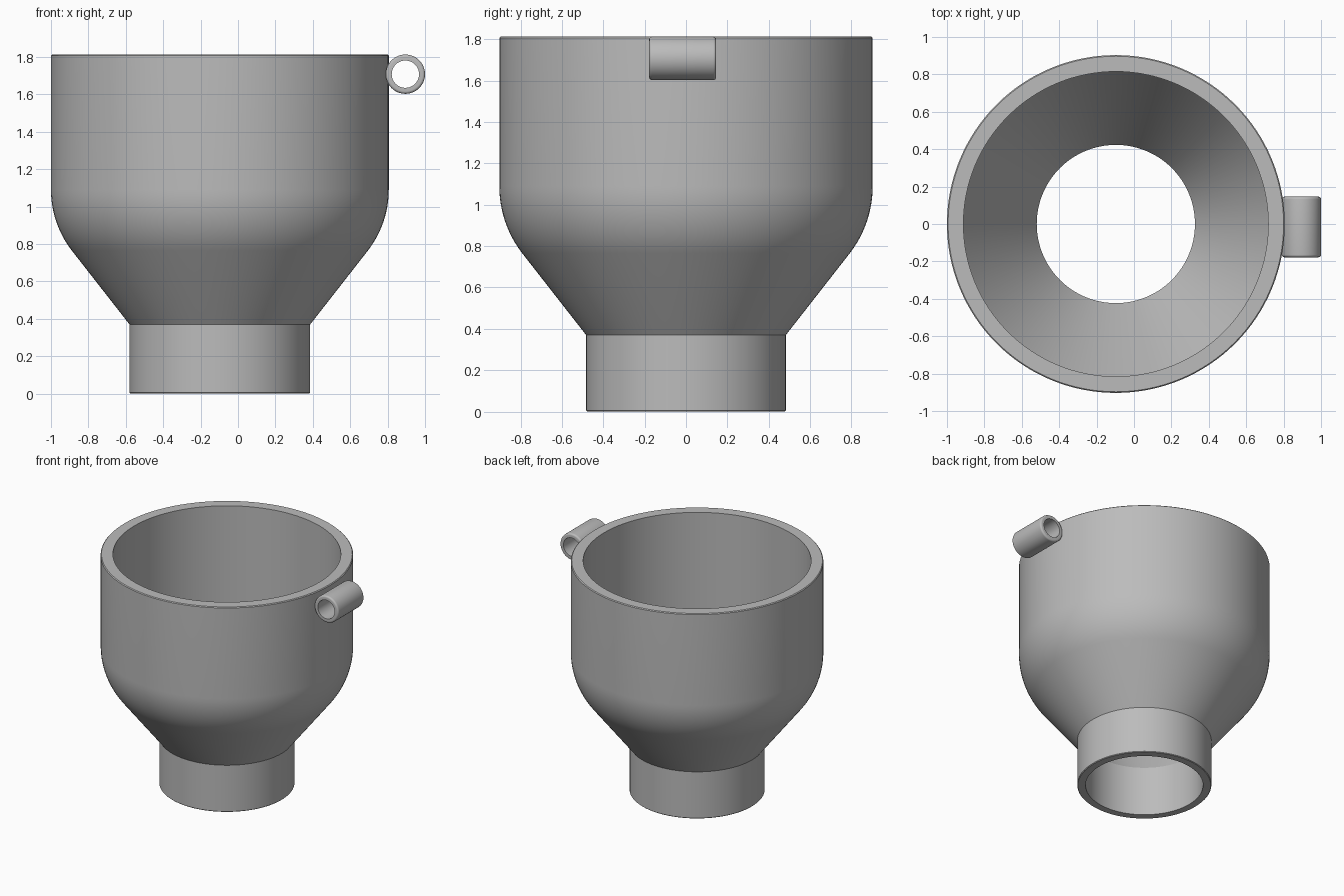
import bpy, bmesh
from math import sin, cos, atan2, radians, tau
from mathutils import Matrix

cube = bpy.data.objects.get("Cube")
if cube:
    bpy.data.objects.remove(cube, do_unlink=True)

grey = bpy.data.materials.new("plain grey")
grey.use_nodes = True
colour = (0.5, 0.5, 0.5, 1)
grey.diffuse_color = colour
grey.node_tree.nodes["Principled BSDF"].inputs["Base Color"].default_value = colour


def lathe(name, profile, segments, transform):
    """Revolve a closed (radius, height) loop round z, then place it."""
    bm = bmesh.new()
    rings = [[bm.verts.new((r * cos(tau * i / segments), r * sin(tau * i / segments), z))
              for r, z in profile] for i in range(segments)]
    n = len(profile)
    for i in range(segments):
        a, b = rings[i], rings[(i + 1) % segments]
        for j in range(n):
            k = (j + 1) % n
            bm.faces.new((a[j], b[j], b[k], a[k]))
    bmesh.ops.recalc_face_normals(bm, faces=bm.faces)
    bm.transform(transform)
    mesh = bpy.data.meshes.new(name)
    bm.to_mesh(mesh)
    bm.free()
    mesh.materials.append(grey)
    obj = bpy.data.objects.new(name, mesh)
    bpy.context.collection.objects.link(obj)
    bpy.ops.object.select_all(action='DESELECT')
    obj.select_set(True)
    bpy.context.view_layer.objects.active = obj
    bpy.ops.object.shade_smooth_by_angle(angle=radians(25))
    return obj


# Funnel cup: straight neck, cone, rounded shoulder, straight wall
R, NECK, TOP, NECK_TOP = 0.903, 0.483, 1.813, 0.37
bend, shoulder_z = 0.53, 1.09
slope = atan2(0.31, 0.4)
shoulder = [(R - bend * (1 - cos(slope * t / 12)), shoulder_z - bend * sin(slope * t / 12))
            for t in range(12, -1, -1)]
outside = [(NECK - 0.005, 0), (NECK, 0.005), (NECK, NECK_TOP)] + shoulder
rim = [(R, TOP - 0.006), (R - 0.006, TOP)]
inside = [(0.815, TOP), (0.815, 1.04), (0.423, 0.39), (0.423, 0)]
lathe("funnel_cup", outside + rim + inside, 128, Matrix.Translation((-0.097, 0, 0)))

# Hinge tube lying along y at the rim, with rounded ends
ro, ri, half, fillet = 0.105, 0.073, 0.162, 0.014


def rounded_end(sign):
    steps = range(0, 91, 15)
    outer = [(ro - fillet + fillet * cos(radians(a)), half - fillet + fillet * sin(radians(a)))
             for a in steps]
    end = outer + [(ri, half)]
    return end if sign > 0 else [(r, -z) for r, z in reversed(end)]


lathe("hinge_tube", rounded_end(-1) + rounded_end(1), 48,
      Matrix.Translation((0.895, -0.016, 1.708)) @ Matrix.Rotation(radians(90), 4, 'X'))
